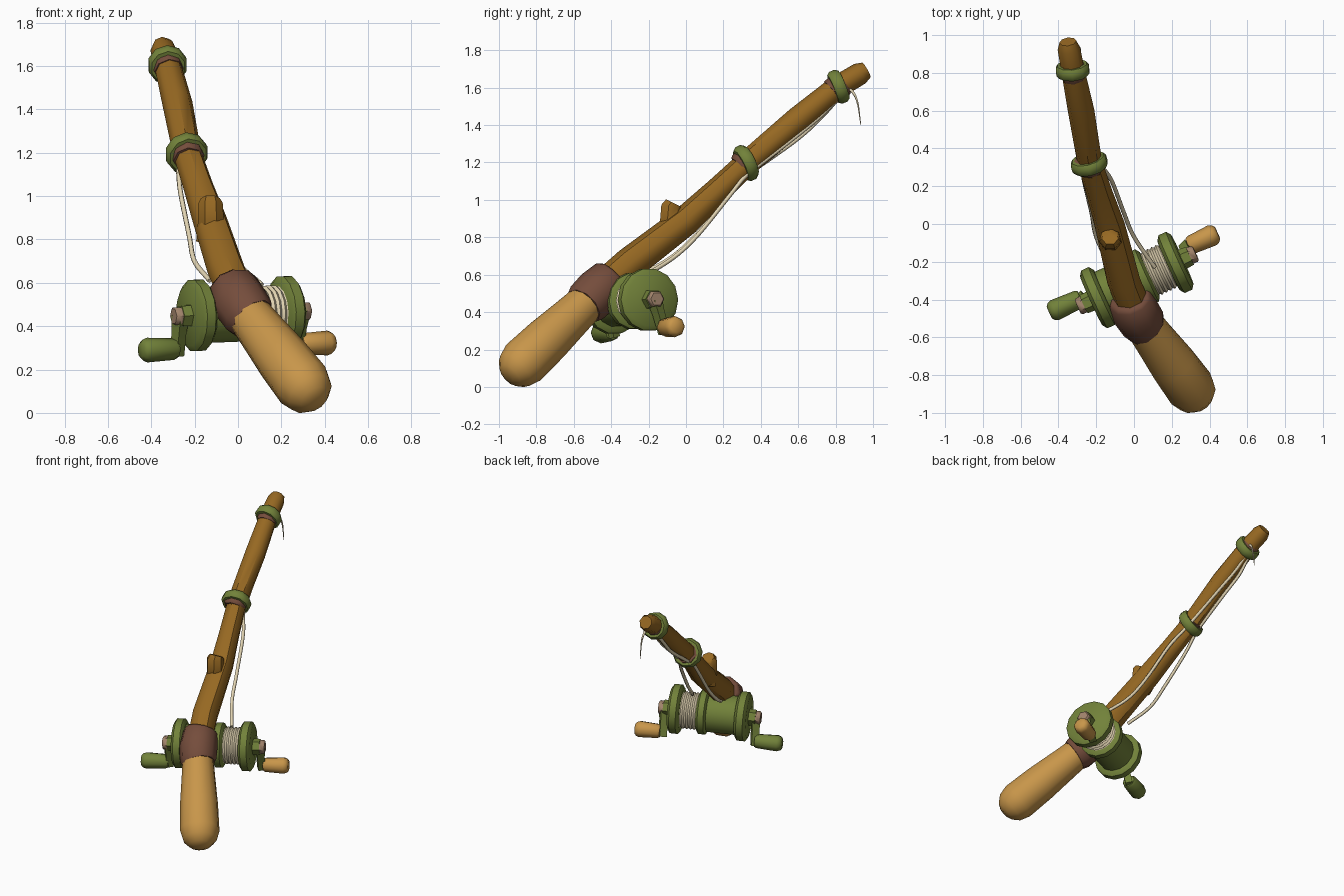
import bpy, bmesh, math
from mathutils import Vector as V

cube = bpy.data.objects.get("Cube")
if cube:
    bpy.data.objects.remove(cube, do_unlink=True)


def material(name, rgb):
    m = bpy.data.materials.new(name)
    m.use_nodes = True
    lin = [(c / 255 / 12.92) if c < 11 else ((c / 255 + 0.055) / 1.055) ** 2.4 for c in rgb]
    m.diffuse_color = (*lin, 1)
    m.node_tree.nodes["Principled BSDF"].inputs["Base Color"].default_value = (*lin, 1)
    return m


BARK = material("dark wood", (150, 104, 34))
TAN = material("light wood", (200, 150, 74))
LEATHER = material("brown leather", (117, 77, 60))
GREEN = material("green paint", (114, 130, 58))
CREAM = material("cream line", (226, 212, 178))
CAP = material("dull copper", (162, 132, 108))


def loft(name, centres, radii, mat, sides=8, axis=None, closed=False, angle=45):
    """Skin round sections along a path; closed joins last section to first."""
    centres = [V(c) for c in centres]
    n = len(centres)
    bm = bmesh.new()
    rings = []
    for i, (c, r) in enumerate(zip(centres, radii)):
        d = axis or (centres[min(i + 1, n - 1)] - centres[max(i - 1, 0)]).normalized()
        ref = V((0, 0, 1)) if abs(d.x) > 0.7 else V((1, 0, 0))
        u = d.cross(ref).normalized()
        v = d.cross(u)
        rings.append([bm.verts.new(c + r * (u * math.cos(a) + v * math.sin(a)))
                      for a in (math.tau * k / sides for k in range(sides))])
    pairs = list(zip(rings, rings[1:]))
    if closed:
        pairs.append((rings[-1], rings[0]))
    else:
        bm.faces.new(rings[0])
        bm.faces.new(rings[-1])
    for a, b in pairs:
        for k in range(sides):
            j = (k + 1) % sides
            bm.faces.new((a[k], a[j], b[j], b[k]))
    bmesh.ops.recalc_face_normals(bm, faces=bm.faces)
    me = bpy.data.meshes.new(name)
    bm.to_mesh(me)
    bm.free()
    me.materials.append(mat)
    me.shade_smooth()
    me.set_sharp_from_angle(angle=math.radians(angle))
    ob = bpy.data.objects.new(name, me)
    bpy.context.collection.objects.link(ob)
    return ob


def turned(name, origin, axis, profile, mat, sides=12, **kw):
    """Lathe a (distance, radius) profile about an axis."""
    o, d = V(origin), V(axis).normalized()
    return loft(name, [o + d * t for t, r in profile], [r for t, r in profile],
                mat, sides, d, **kw)


def smooth_path(points, steps=5):
    p = [V(q) for q in points]
    p = [2 * p[0] - p[1]] + p + [2 * p[-1] - p[-2]]
    out = []
    for a, b, c, d in zip(p, p[1:], p[2:], p[3:]):
        for s in range(steps):
            t = s / steps
            out.append(0.5 * (2 * b + (c - a) * t + (2 * a - 5 * b + 4 * c - d) * t * t
                              + (3 * b - a - 3 * c + d) * t ** 3))
    return out + [p[-2]]


# Rod, stub and grip
loft("rod", [(0.02, -0.49, 0.49), (-0.055, -0.3, 0.66), (-0.13, 0, 0.89),
             (-0.185, 0.17, 1.05), (-0.235, 0.33, 1.2), (-0.28, 0.6, 1.43),
             (-0.325, 0.82, 1.61), (-0.345, 0.93, 1.675), (-0.35, 0.965, 1.695)],
     [0.09, 0.088, 0.08, 0.07, 0.066, 0.07, 0.062, 0.06, 0.045], BARK, 8)
loft("branch_stub", [(-0.12, -0.05, 0.8), (-0.125, -0.085, 0.9), (-0.127, -0.08, 0.965),
                     (-0.127, -0.07, 0.985)], [0.075, 0.06, 0.058, 0.045], BARK, 7)
turned("grip", (0.3, -0.87, 0.13), (-0.28, 0.38, 0.36),
       [(-0.128, 0.035), (-0.112, 0.072), (-0.07, 0.112), (0, 0.132),
        (0.2, 0.126), (0.42, 0.11), (0.59, 0.1)], TAN, 12, angle=60)
loft("grip_band", [(0.07, -0.55, 0.43), (0.05, -0.53, 0.45), (0.01, -0.47, 0.51),
                   (-0.02, -0.4, 0.575), (-0.025, -0.385, 0.59)],
     [0.11, 0.122, 0.127, 0.117, 0.1], LEATHER, 10, angle=60)

# Line guides with leather sleeves
guides = [("lower", (-0.237, 0.32, 1.197), (-0.25, 0.88, 0.42), 0.1),
          ("upper", (-0.325, 0.815, 1.605), (-0.1, 0.92, 0.38), 0.092)]
for name, pos, axis, r in guides:
    turned(name + "_guide", pos, axis,
           [(-0.032, r - 0.03), (-0.032, r - 0.012), (-0.015, r), (0.015, r),
            (0.032, r - 0.012), (0.032, r - 0.03)], GREEN, 10, closed=True)
    turned(name + "_sleeve", pos, (-0.16, 0.78, 0.62),
           [(-0.045, 0.068), (-0.03, r - 0.022), (0.025, r - 0.022), (0.035, 0.062)],
           LEATHER, 8)

# Reel body: distances run along the axle from the right plate
O = V((-0.19, -0.39, 0.45))
AX = V((0.41, 0.187, 0.016)).normalized()
SIDE = V((-AX.y, AX.x, 0)).normalized()


def plate(name, t, r, h):
    turned(name, O + AX * t, AX, [(-h, r - 0.025), (-h * 0.55, r), (h * 0.55, r), (h, r - 0.025)],
           GREEN, 14)


plate("reel_right_plate", 0, 0.168, 0.04)
plate("reel_middle_plate", 0.265, 0.152, 0.036)
plate("reel_left_plate", 0.45, 0.168, 0.04)
turned("reel_drum", O, AX, [(0.02, 0.132), (0.25, 0.132)], GREEN, 14)
turned("wound_line", O, AX,
       [(0.28 + 0.0125 * i, 0.127 if i % 2 else 0.117) for i in range(13)], CREAM, 14, angle=60)

# Cranks, one at each end of the axle
for name, t0, sign, mat, shift, k0 in [("right", 0, -1, GREEN, 0.035, 0.085),
                                       ("left", 0.45, 1, TAN, 0.05, 0.1)]:
    base, out = O + AX * t0, AX * sign
    drop = SIDE * shift + V((0, 0, -0.152))
    turned(name + "_hub", base, out, [(0.03, 0.056), (0.085, 0.052)], GREEN, 6)
    turned(name + "_hub_cap", base, out, [(0.08, 0.046), (0.11, 0.046), (0.118, 0.038)], CAP, 6)
    arm = base + out * 0.082
    loft(name + "_crank_arm", [arm, arm + drop * 0.5, arm + drop * 1.2],
         [0.042, 0.034, 0.034], GREEN, 4)
    turned(name + "_crank_knob", base + drop, out,
           [(k0, 0.042), (k0 + 0.015, 0.05), (0.235, 0.057), (0.255, 0.05), (0.268, 0.034)],
           mat, 8)

# Fishing line: two sagging strands and a loose tail
strands = {
    "right_strand": [(-0.13, -0.22, 0.61), (-0.2, -0.07, 0.7), (-0.225, 0.06, 0.82),
                     (-0.265, 0.23, 1.02), (-0.275, 0.32, 1.13), (-0.28, 0.42, 1.2),
                     (-0.3, 0.6, 1.33), (-0.33, 0.72, 1.44), (-0.335, 0.81, 1.54)],
    "left_strand": [(0.11, -0.23, 0.59), (0, -0.07, 0.69), (-0.055, 0.06, 0.81),
                    (-0.12, 0.23, 1.02), (-0.18, 0.32, 1.13), (-0.21, 0.42, 1.21),
                    (-0.255, 0.6, 1.35), (-0.29, 0.72, 1.45), (-0.31, 0.81, 1.54)],
    "loose_tail": [(-0.31, 0.82, 1.56), (-0.295, 0.875, 1.59), (-0.285, 0.915, 1.53),
                   (-0.285, 0.935, 1.4)]}
for name, pts in strands.items():
    path = smooth_path(pts)
    last = len(path) - 1
    loft(name, path, [0.012 if "strand" in name else 0.013 - 0.011 * i / last
                      for i in range(last + 1)], CREAM, 5, angle=80)
